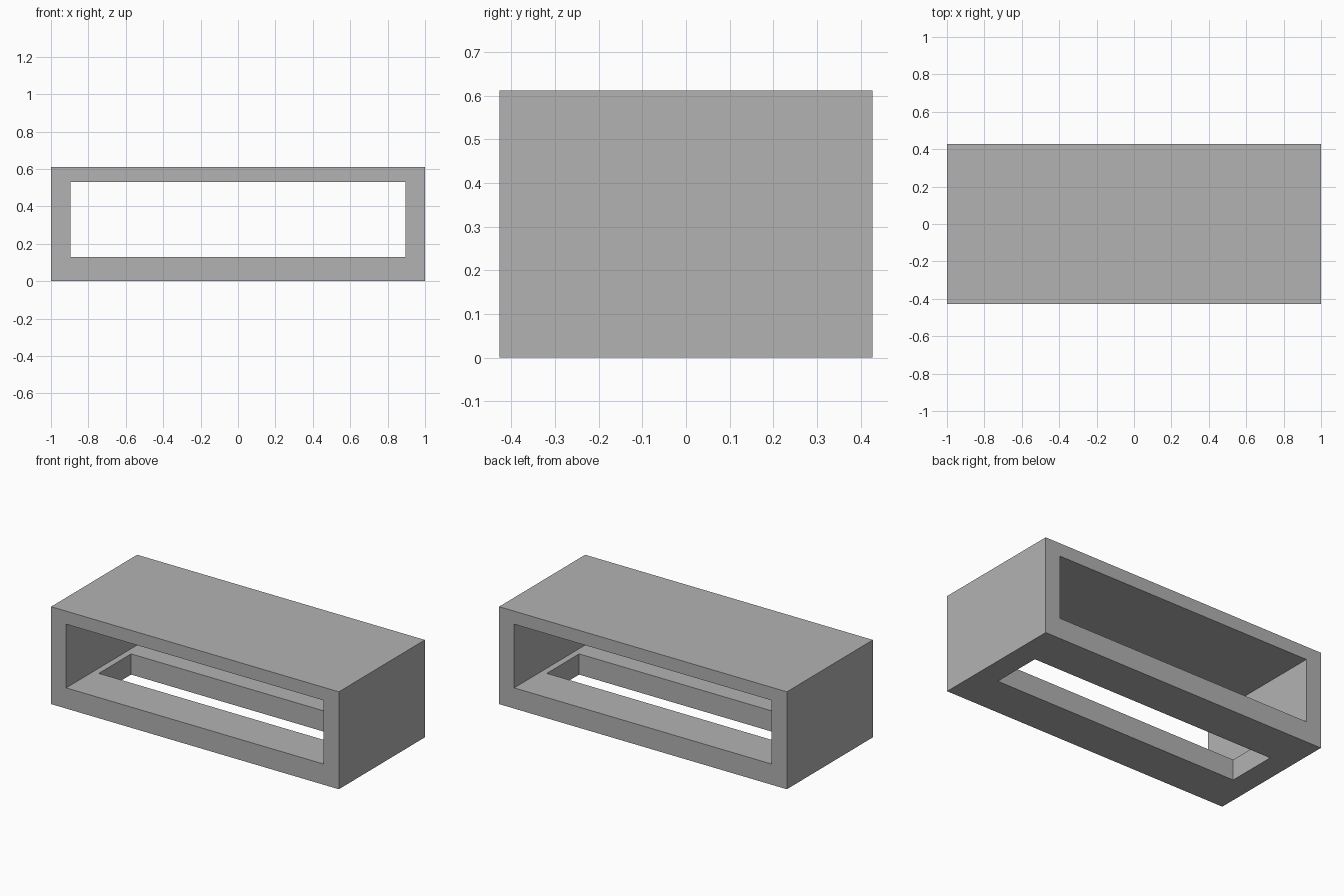
import bpy

cube = bpy.data.objects.get("Cube")
if cube:
    bpy.data.objects.remove(cube, do_unlink=True)

WIDTH, DEPTH, HEIGHT = 2.0, 0.854, 0.612
FLOOR_TOP, CEILING = 0.13, 0.53

grey = bpy.data.materials.new("mid_grey")
grey.use_nodes = True
colour = (0.448, 0.448, 0.448, 1.0)
grey.diffuse_color = colour
grey.node_tree.nodes["Principled BSDF"].inputs["Base Color"].default_value = colour


def box(name, width, depth, bottom, top):
    """Box centred on x and y, spanning bottom to top in z."""
    bpy.ops.mesh.primitive_cube_add(size=1, location=(0, 0, (bottom + top) / 2))
    obj = bpy.context.object
    obj.name = obj.data.name = name
    obj.scale = (width, depth, top - bottom)
    bpy.ops.object.transform_apply(location=True, rotation=False, scale=True)
    obj.data.materials.append(grey)
    return obj


def cut(target, cutter):
    """Subtract the cutter from the target, then discard it."""
    cutter.hide_render = True
    mod = target.modifiers.new(cutter.name, "BOOLEAN")
    mod.operation = "DIFFERENCE"
    mod.solver = "EXACT"
    mod.object = cutter
    bpy.context.view_layer.objects.active = target
    bpy.ops.object.modifier_apply(modifier=mod.name)
    bpy.data.objects.remove(cutter, do_unlink=True)


# Outer shell
frame = box("box_frame", WIDTH, DEPTH, 0, HEIGHT)

# Opening running right through from front to back
cut(frame, box("through_opening", 1.79, DEPTH + 0.2, FLOOR_TOP, CEILING))

# Long slot through the floor
cut(frame, box("floor_slot", 1.71, 0.32, -0.1, FLOOR_TOP + 0.1))
